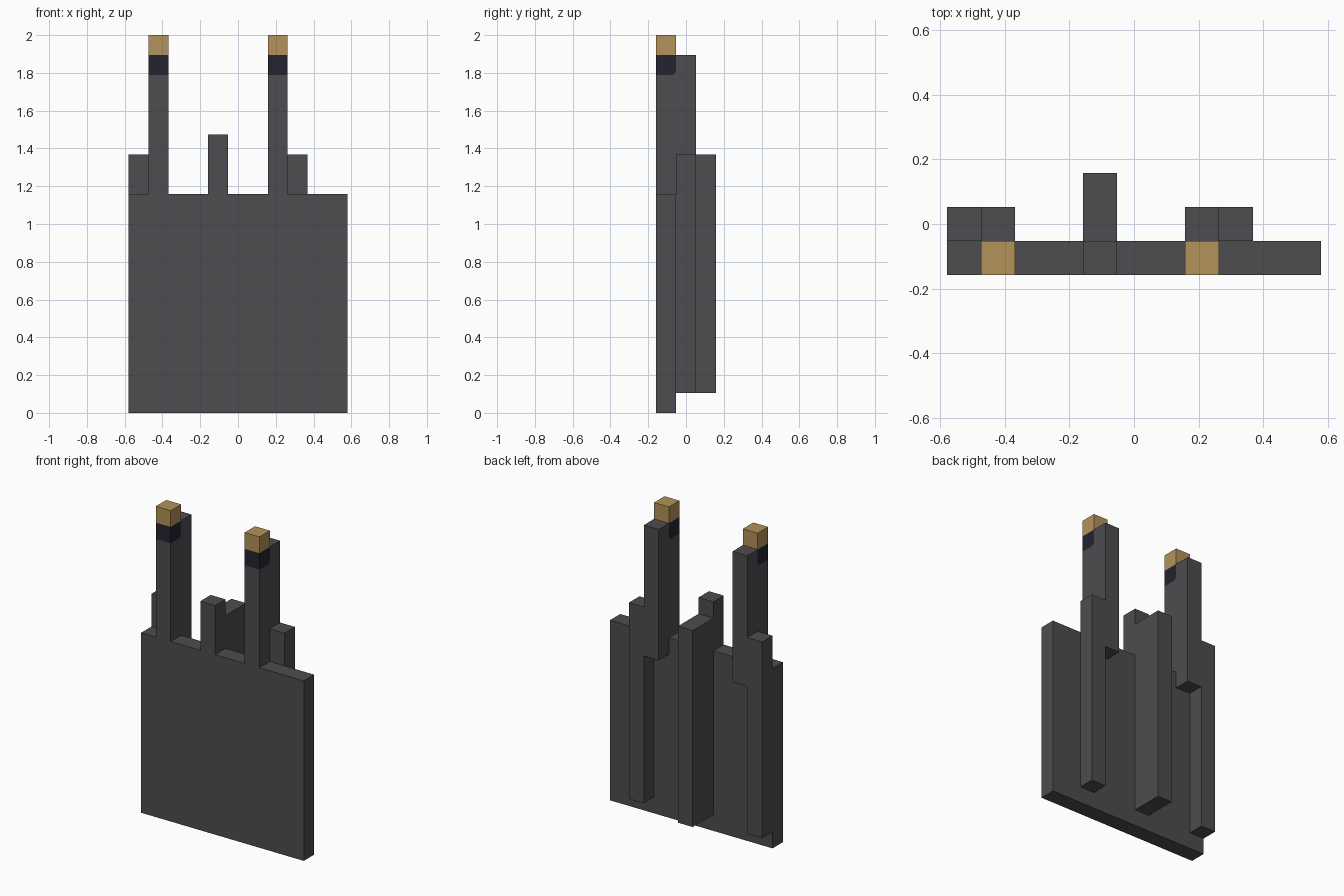
import bpy
import bmesh

U = 2 / 19  # one cell of the model's block grid

cube = bpy.data.objects.get("Cube")
if cube:
    bpy.data.objects.remove(cube, do_unlink=True)


def material(name, rgb):
    mat = bpy.data.materials.new(name)
    mat.use_nodes = True
    colour = (*rgb, 1)
    mat.diffuse_color = colour
    mat.node_tree.nodes["Principled BSDF"].inputs["Base Color"].default_value = colour
    return mat


stone = material("dark_grey", (0.074, 0.072, 0.078))
navy = material("navy", (0.017, 0.017, 0.030))
gold = material("gold", (0.45, 0.29, 0.102))


def prism(name, x0, x1, profile, mat):
    """Extrude a (y, z) profile along x, in grid cells."""
    bm = bmesh.new()
    face = bm.faces.new([bm.verts.new((x0, y, z)) for y, z in profile])
    new = bmesh.ops.extrude_face_region(bm, geom=[face])["geom"]
    bmesh.ops.translate(bm, vec=(x1 - x0, 0, 0),
                        verts=[v for v in new if isinstance(v, bmesh.types.BMVert)])
    bmesh.ops.recalc_face_normals(bm, faces=bm.faces)
    # Centre the grid on the origin and scale it
    for v in bm.verts:
        v.co = ((v.co.x - 5.5) * U, (v.co.y - 1.5) * U, v.co.z * U)
    mesh = bpy.data.meshes.new(name)
    bm.to_mesh(mesh)
    bm.free()
    mesh.materials.append(mat)
    obj = bpy.data.objects.new(name, mesh)
    bpy.context.scene.collection.objects.link(obj)
    return obj


def block(name, x, y, z, mat=stone):
    """Box from (start, end) pairs in grid cells."""
    (y0, y1), (z0, z1) = y, z
    return prism(name, *x, [(y0, z0), (y1, z0), (y1, z1), (y0, z1)], mat)


FRONT, BACK = (0, 1), (1, 2)

# Front slab
block("front_slab", (0, 11), FRONT, (0, 11))

# Central post with the deep rib behind it
block("centre_post", (4, 5), FRONT, (11, 14))
block("centre_rib", (4, 5), (1, 3), (1, 13))

# Two tall towers, each with a rear column and a lower outer rib
CUT = 0.15
for side, x, rib in (("right", 1, 0), ("left", 7, 8)):
    span = (x, x + 1)
    block(side + "_tower", span, FRONT, (11, 17))
    # Painted band with a clipped lower rear corner
    prism(side + "_tower_band", *span,
          [(0, 17), (1 - CUT, 17), (1, 17 + CUT), (1, 18), (0, 18)], navy)
    prism(side + "_band_corner", *span,
          [(1 - CUT, 17), (1, 17), (1, 17 + CUT)], stone)
    block(side + "_tower_cap", span, FRONT, (18, 19), gold)
    block(side + "_rear_column", span, BACK, (10, 18))
    block(side + "_outer_rib", (rib, rib + 1), BACK, (1, 13))
